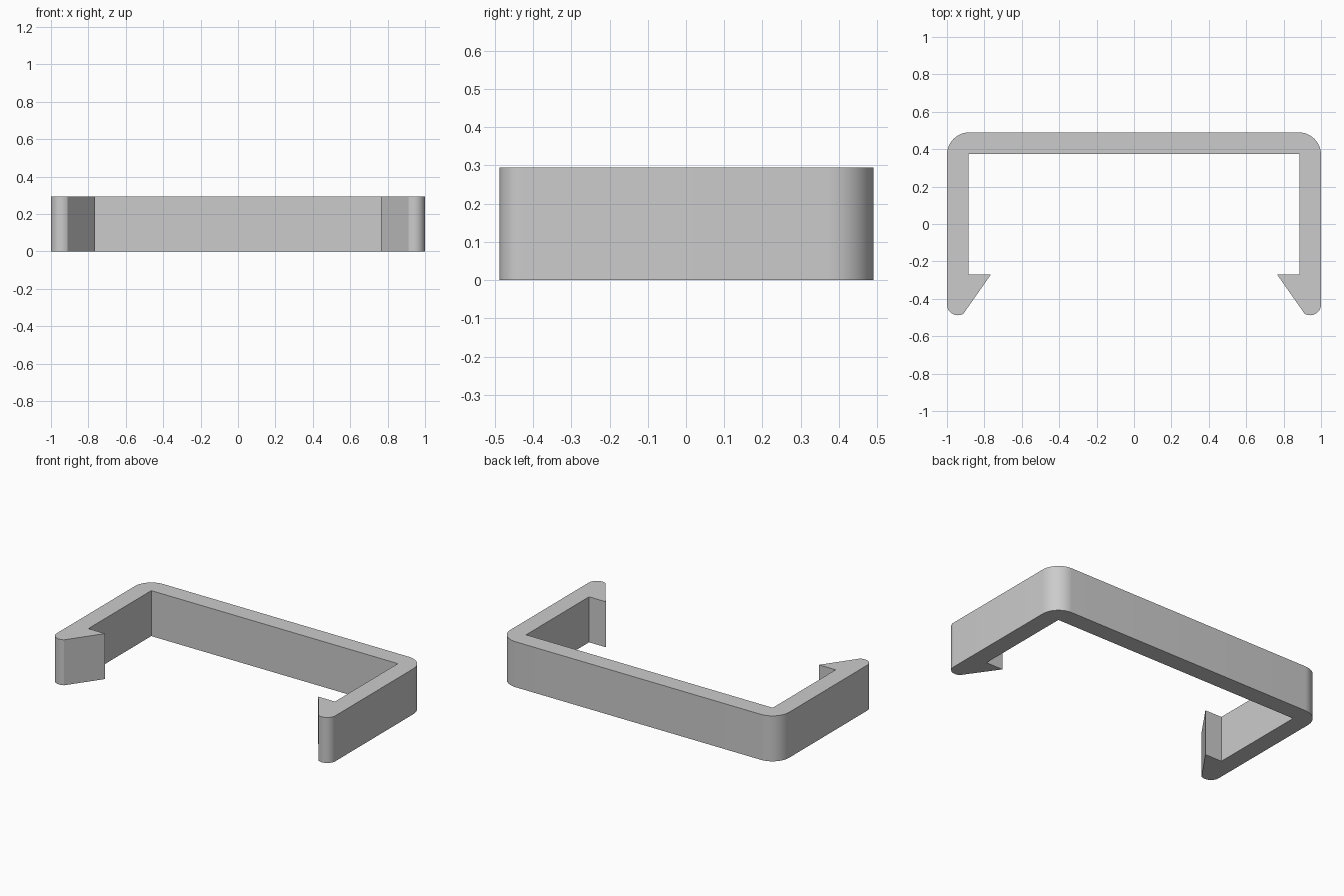
import bpy, bmesh
from math import cos, sin, radians

HEIGHT = 0.295

cube = bpy.data.objects.get("Cube")
if cube:
    bpy.data.objects.remove(cube, do_unlink=True)


def arc(cx, cy, r, start, end, steps):
    """Points along a circular arc, angles in degrees."""
    angles = [radians(start + (end - start) * i / steps) for i in range(steps + 1)]
    return [(cx + r * cos(a), cy + r * sin(a)) for a in angles]


# Half outline: inner corner, barb, rounded tip, rounded outer corner
half = [(0.885, 0.375), (0.885, -0.27), (0.765, -0.27)]
half += arc(0.942, -0.43, 0.058, -121, 0, 12)
half += arc(0.88, 0.37, 0.12, 0, 90, 16)
outline = half + [(-x, y) for x, y in reversed(half)]

# Extrude the mirrored outline into the clip
bm = bmesh.new()
base = bm.faces.new([bm.verts.new((x, y, 0)) for x, y in outline])
top = bmesh.ops.extrude_face_region(bm, geom=[base], use_keep_orig=True)
bmesh.ops.translate(bm, vec=(0, 0, HEIGHT),
                    verts=[v for v in top["geom"] if isinstance(v, bmesh.types.BMVert)])
bmesh.ops.recalc_face_normals(bm, faces=bm.faces)
mesh = bpy.data.meshes.new("snap_clip")
bm.to_mesh(mesh)
bm.free()

clip = bpy.data.objects.new("snap_clip", mesh)
bpy.context.collection.objects.link(clip)

# Plain grey material
grey = bpy.data.materials.new("light_grey")
grey.use_nodes = True
colour = (0.6, 0.6, 0.6, 1)
grey.diffuse_color = colour
grey.node_tree.nodes["Principled BSDF"].inputs["Base Color"].default_value = colour
mesh.materials.append(grey)

# Smooth the rounded corners, keep the other edges sharp
bpy.ops.object.select_all(action="DESELECT")
clip.select_set(True)
bpy.context.view_layer.objects.active = clip
bpy.ops.object.shade_smooth_by_angle(angle=radians(25))
